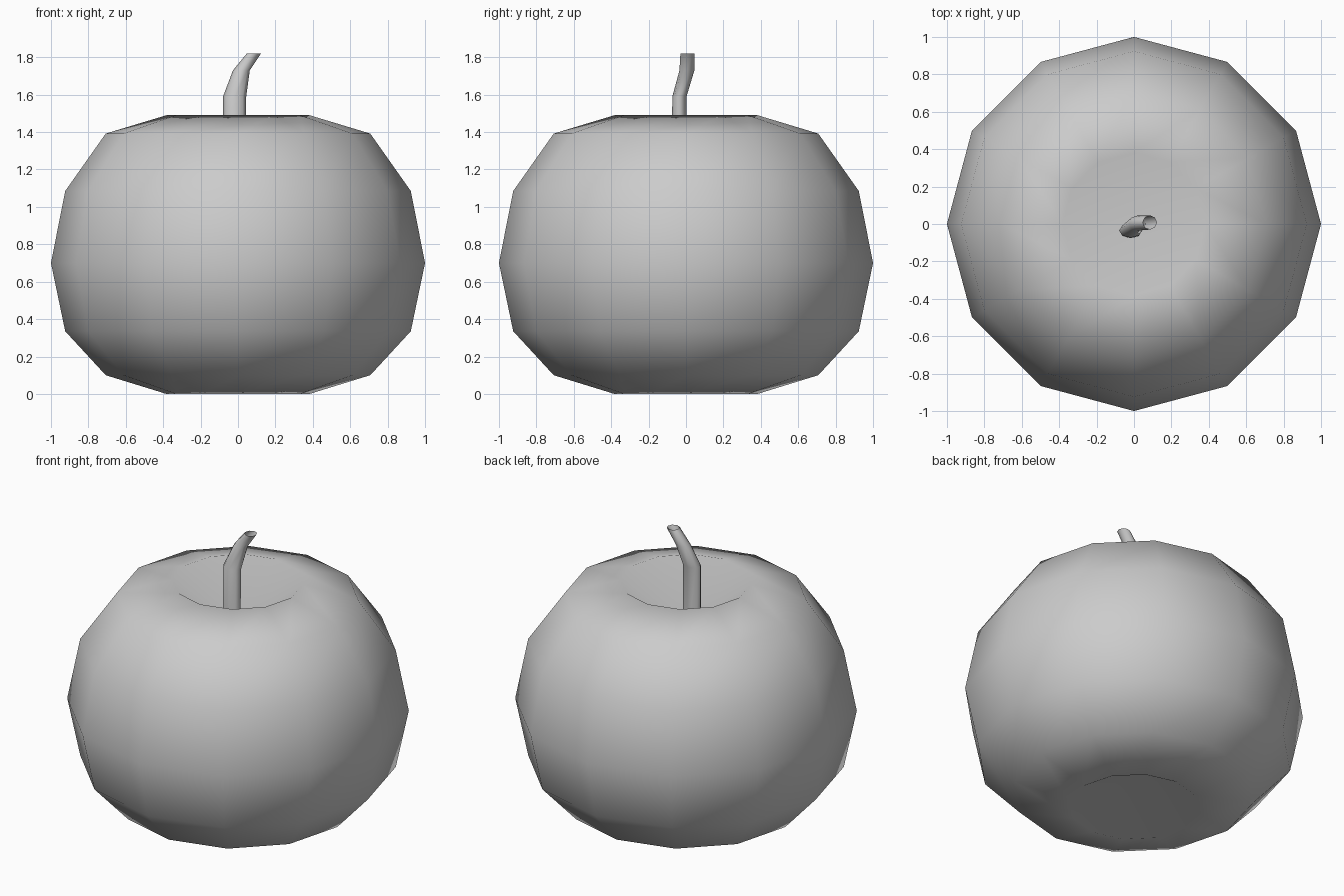
import bpy
import math

# Remove the default cube
cube = bpy.data.objects.get("Cube")
if cube:
    bpy.data.objects.remove(cube, do_unlink=True)

# One plain grey for everything
grey = bpy.data.materials.new("plain_grey")
grey.use_nodes = True
colour = (0.6, 0.6, 0.6, 1)
grey.diffuse_color = colour
grey.node_tree.nodes["Principled BSDF"].inputs["Base Color"].default_value = colour


def loft(name, rings, sides, bottom_pole=None, top_pole=None):
    """Skin a stack of (x, y, z, radius_x, radius_y) rings, with optional fan poles."""
    verts, faces = [], []
    for x, y, z, rx, ry in rings:
        for i in range(sides):
            a = math.tau * i / sides
            verts.append((x + rx * math.cos(a), y + ry * math.sin(a), z))
    for k in range(len(rings) - 1):
        low, high = k * sides, (k + 1) * sides
        for i in range(sides):
            j = (i + 1) % sides
            faces.append((low + i, low + j, high + j, high + i))
    last = (len(rings) - 1) * sides
    for pole, start, flip in ((bottom_pole, 0, True), (top_pole, last, False)):
        if pole is None:
            continue
        verts.append((0, 0, pole))
        tip = len(verts) - 1
        for i in range(sides):
            a, b = start + i, start + (i + 1) % sides
            faces.append((b, a, tip) if flip else (a, b, tip))
    mesh = bpy.data.meshes.new(name)
    mesh.from_pydata(verts, [], faces)
    mesh.shade_smooth()
    mesh.materials.append(grey)
    obj = bpy.data.objects.new(name, mesh)
    bpy.context.collection.objects.link(obj)
    return obj


# Fruit body: coarse sphere, squashed, with both poles pushed inward
heights = (0.005, 0.1, 0.335, 0.7, 1.085, 1.392, 1.49)
body_rings = []
for n, z in enumerate(heights):
    r = math.cos(math.radians(22.5 * (n - 3)))
    body_rings.append((0, 0, z, r, r))
body_rings[0] = (0, 0, 0) + body_rings[0][3:]
loft("fruit_body", body_rings, 12, bottom_pole=0.22, top_pole=1.22)

# Bent stem: open tapering tube rising out of the top dimple
stem_rings = [
    (-0.018, -0.035, 1.18, 0.062, 0.042),
    (-0.018, -0.035, 1.59, 0.062, 0.038),
    (0.018, 0.005, 1.73, 0.045, 0.04),
    (0.085, 0.008, 1.82, 0.038, 0.038),
]
loft("stem", stem_rings, 8)
